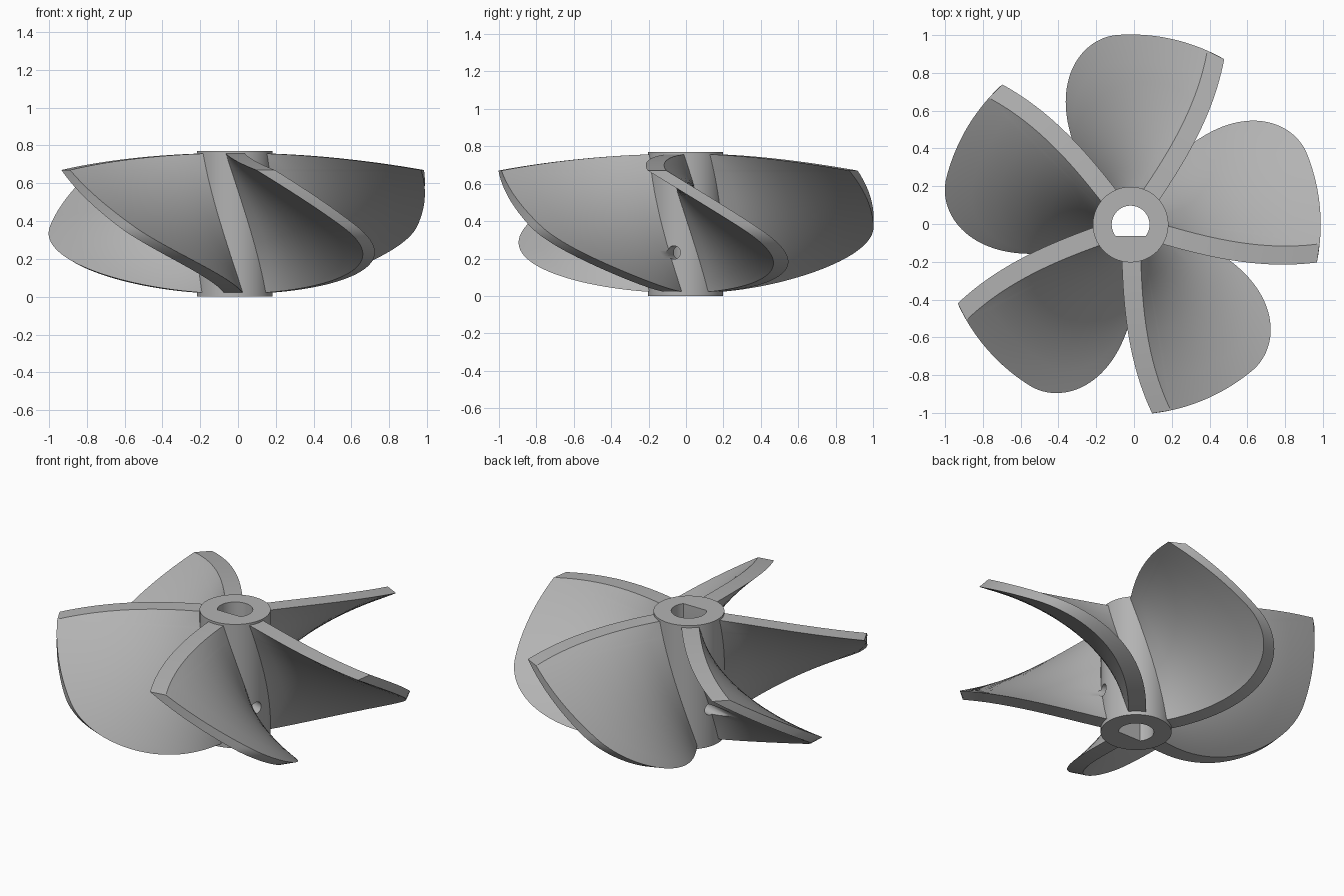
import bpy, bmesh, math
from mathutils import Matrix, Vector

cube = bpy.data.objects.get("Cube")
if cube:
    bpy.data.objects.remove(cube, do_unlink=True)

CENTRE = Vector((-0.018, -0.003, 0))
HEIGHT = 0.77
HUB_R, BORE_R, BORE_FLAT = 0.2, 0.1, -0.06
TIP_R = 1.005
HALF_THICK = 0.05
TWIST = math.radians(72)
BLADES = 5

grey = bpy.data.materials.new("plain grey")
grey.use_nodes = True
colour = (0.45, 0.45, 0.45, 1)
grey.diffuse_color = colour
grey.node_tree.nodes["Principled BSDF"].inputs["Base Color"].default_value = colour


def finish(name, bm):
    """Turn a bmesh into a named object placed on the hub axis."""
    bmesh.ops.recalc_face_normals(bm, faces=bm.faces)
    mesh = bpy.data.meshes.new(name)
    bm.to_mesh(mesh)
    bm.free()
    mesh.materials.append(grey)
    obj = bpy.data.objects.new(name, mesh)
    obj.location = CENTRE
    bpy.context.collection.objects.link(obj)
    return obj


def prism(name, outline, z0, z1):
    bm = bmesh.new()
    face = bm.faces.new([bm.verts.new((x, y, z0)) for x, y in outline])
    top = bmesh.ops.extrude_face_region(bm, geom=[face])["geom"]
    verts = [v for v in top if isinstance(v, bmesh.types.BMVert)]
    bmesh.ops.translate(bm, verts=verts, vec=(0, 0, z1 - z0))
    return finish(name, bm)


def arc(radius, start, end, count):
    step = (end - start) / count
    return [(radius * math.cos(start + i * step), radius * math.sin(start + i * step))
            for i in range(count + 1)]


def cut(obj, cutter):
    mod = obj.modifiers.new("cut", "BOOLEAN")
    mod.operation = "DIFFERENCE"
    mod.solver = "EXACT"
    mod.object = cutter
    bpy.context.view_layer.objects.active = obj
    bpy.ops.object.modifier_apply(modifier=mod.name)


def blade_levels():
    """Pairs of height and outer radius, from the domed top to the rounded bottom."""
    levels = []
    radii = [0.17 + (TIP_R - 0.17) * i / 24 for i in range(25)]
    for r in radii:
        levels.append((0.76 - 0.09 * (r / TIP_R) ** 2, r))
    for i in range(1, 24):
        levels.append((0.67 - 0.295 * i / 24, TIP_R))
    for i in range(41):
        a = math.pi / 2 * (1 - i / 41) + 0.17 * i / 41
        levels.append((0.375 - 0.36 * math.cos(a), TIP_R * math.sin(a)))
    return levels


def blade(index):
    bm = bmesh.new()
    base = -math.pi / 2 + index * math.tau / BLADES
    inner = 0.14
    rings = []
    for z, r in blade_levels():
        turn = Matrix.Rotation(base + TWIST * (HEIGHT - z) / HEIGHT, 3, "Z")
        spots = [inner + (r - inner) * i / 6 for i in range(7)]
        section = [(s, -HALF_THICK) for s in spots] + [(s, HALF_THICK) for s in reversed(spots)]
        rings.append([bm.verts.new(turn @ Vector((x, y, z))) for x, y in section])
    count = len(rings[0])
    for upper, lower in zip(rings, rings[1:]):
        for i in range(count):
            j = (i + 1) % count
            bm.faces.new((upper[i], upper[j], lower[j], lower[i]))
    bm.faces.new(rings[0])
    bm.faces.new(rings[-1])
    return finish(f"blade_{index + 1}", bm)


# Hub with a D-shaped bore
hub = prism("hub", arc(HUB_R, 0, math.tau, 96)[:-1], 0, HEIGHT)
flat = math.asin(BORE_FLAT / BORE_R)
bore = prism("bore_cutter", arc(BORE_R, flat, math.pi - flat, 48), -0.1, HEIGHT + 0.1)

# Cross pin hole through the hub and the blade roots beside it
pin = prism("pin_cutter", arc(0.036, 0, math.tau, 24)[:-1], -0.4, 0.4)
pin.data.transform(Matrix.Translation((0, 0, 0.232))
                   @ Matrix.Rotation(math.radians(-18), 4, "Z")
                   @ Matrix.Rotation(math.pi / 2, 4, "Y"))

# Twisted blades
blades = [blade(i) for i in range(BLADES)]
bpy.context.view_layer.update()
cut(hub, bore)
for part in [hub] + blades:
    cut(part, pin)
for cutter in (bore, pin):
    bpy.data.objects.remove(cutter, do_unlink=True)

# Smooth curved faces, keep edges sharp
bpy.ops.object.select_all(action="DESELECT")
for part in [hub] + blades:
    part.select_set(True)
bpy.context.view_layer.objects.active = hub
bpy.ops.object.shade_smooth_by_angle(angle=math.radians(30))
